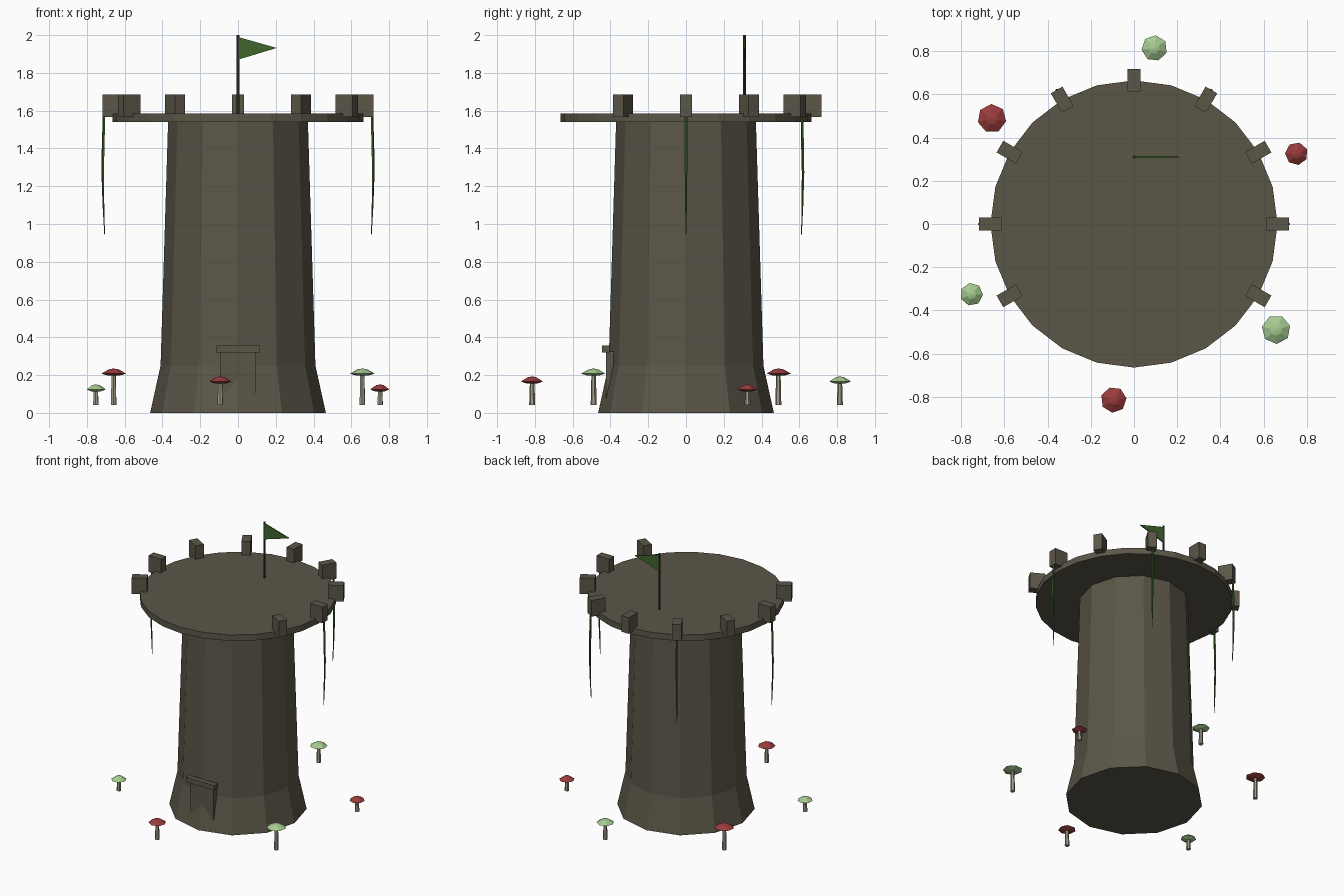
import bpy, bmesh
from math import sin, cos, radians, tau
from mathutils import Vector, Matrix

cube = bpy.data.objects.get("Cube")
if cube:
    bpy.data.objects.remove(cube)


def material(name, rgb):
    m = bpy.data.materials.new(name)
    m.use_nodes = True
    m.diffuse_color = (*rgb, 1)
    m.node_tree.nodes["Principled BSDF"].inputs["Base Color"].default_value = (*rgb, 1)
    return m


STONE = material("mossy stone", (0.105, 0.093, 0.064))
GREEN = material("leaf green", (0.052, 0.135, 0.028))
WOOD = material("dark wood", (0.035, 0.028, 0.02))
RED = material("mushroom red", (0.33, 0.045, 0.045))
PALE_GREEN = material("mushroom pale green", (0.38, 0.6, 0.28))
STEM = material("mushroom stem", (0.36, 0.32, 0.25))


def finish(name, bm, mat, matrix=Matrix()):
    bmesh.ops.recalc_face_normals(bm, faces=bm.faces)
    mesh = bpy.data.meshes.new(name)
    bm.to_mesh(mesh)
    bm.free()
    mesh.materials.append(mat)
    ob = bpy.data.objects.new(name, mesh)
    ob.matrix_world = matrix
    bpy.context.collection.objects.link(ob)
    return ob


def loft(name, rings, sides, mat, matrix=Matrix()):
    """Stack of regular polygons; each ring is (radius, centre)."""
    bm = bmesh.new()
    loops = []
    for r, c in rings:
        loops.append([bm.verts.new(Vector(c) + Vector((r * cos(tau * i / sides), r * sin(tau * i / sides), 0)))
                      for i in range(sides)])
    for a, b in zip(loops, loops[1:]):
        for i in range(sides):
            j = (i + 1) % sides
            bm.faces.new((a[i], a[j], b[j], b[i]))
    bm.faces.new(loops[0][::-1])
    bm.faces.new(loops[-1])
    return finish(name, bm, mat, matrix)


def lathe(name, profile, sides, mat, matrix=Matrix()):
    return loft(name, [(r, (0, 0, z)) for r, z in profile], sides, mat, matrix)


def box(name, size, centre, mat, matrix=Matrix()):
    bm = bmesh.new()
    bmesh.ops.create_cube(bm, size=1)
    bmesh.ops.scale(bm, vec=size, verts=bm.verts)
    bmesh.ops.translate(bm, vec=centre, verts=bm.verts)
    return finish(name, bm, mat, matrix)


def turn(degrees):
    return Matrix.Rotation(radians(degrees), 4, "Z")


# Tower body with flared foot, and the wide platform on top
lathe("tower_body", [(0.465, 0), (0.41, 0.25), (0.37, 1.545)], 12, STONE)
lathe("platform", [(0.665, 1.54), (0.665, 1.585)], 24, STONE)

# Battlements around the back and sides, open at the front
for angle in range(-30, 211, 30):
    box("battlement", (0.104, 0.062, 0.12), (0.665, 0, 1.626), STONE, turn(angle))

# Doorway
box("door", (0.19, 0.08, 0.32), (0, -0.384, 0.165), STONE)
box("door_lintel", (0.232, 0.04, 0.036), (0, -0.426, 0.338), STONE)

# Hanging vines under every second battlement
vine = [(0.007, (0.709, 0, 1.57)), (0.008, (0.713, 0, 1.42)), (0.007, (0.716, 0, 1.27)),
        (0.005, (0.712, 0, 1.1)), (0.002, (0.706, 0, 0.945))]
for angle in range(0, 181, 60):
    loft("vine", vine, 5, GREEN, turn(angle))

# Flagpole and pennant
pole = Matrix.Translation((0, 0.31, 0))
lathe("flagpole", [(0.008, 1.57), (0.008, 2.0)], 6, WOOD, pole)
bm = bmesh.new()
tri = bm.faces.new([bm.verts.new(p) for p in ((0, -0.004, 1.99), (0, -0.004, 1.87), (0.205, -0.004, 1.932))])
side = bmesh.ops.extrude_face_region(bm, geom=[tri])["geom"]
bmesh.ops.translate(bm, vec=(0, 0.008, 0), verts=[v for v in side if isinstance(v, bmesh.types.BMVert)])
finish("flag", bm, GREEN, pole)

# Ring of mushrooms in three sizes and alternating colours
for i in range(6):
    rim = (0.053, 0.06, 0.067)[i % 3]
    z = (0.113, 0.155, 0.197)[i % 3]
    place = turn(23.4 + 60 * i) @ Matrix.Translation((0.82, 0, 0))
    lathe("mushroom_stem", [(0.016, 0.042), (0.012, z + 0.01)], 6, STEM, place)
    lathe("mushroom_cap", [(rim * 0.45, z), (rim, z + 0.011), (rim * 0.42, z + 0.033), (rim * 0.1, z + 0.037)],
          7, (RED, PALE_GREEN)[i % 2], place)
